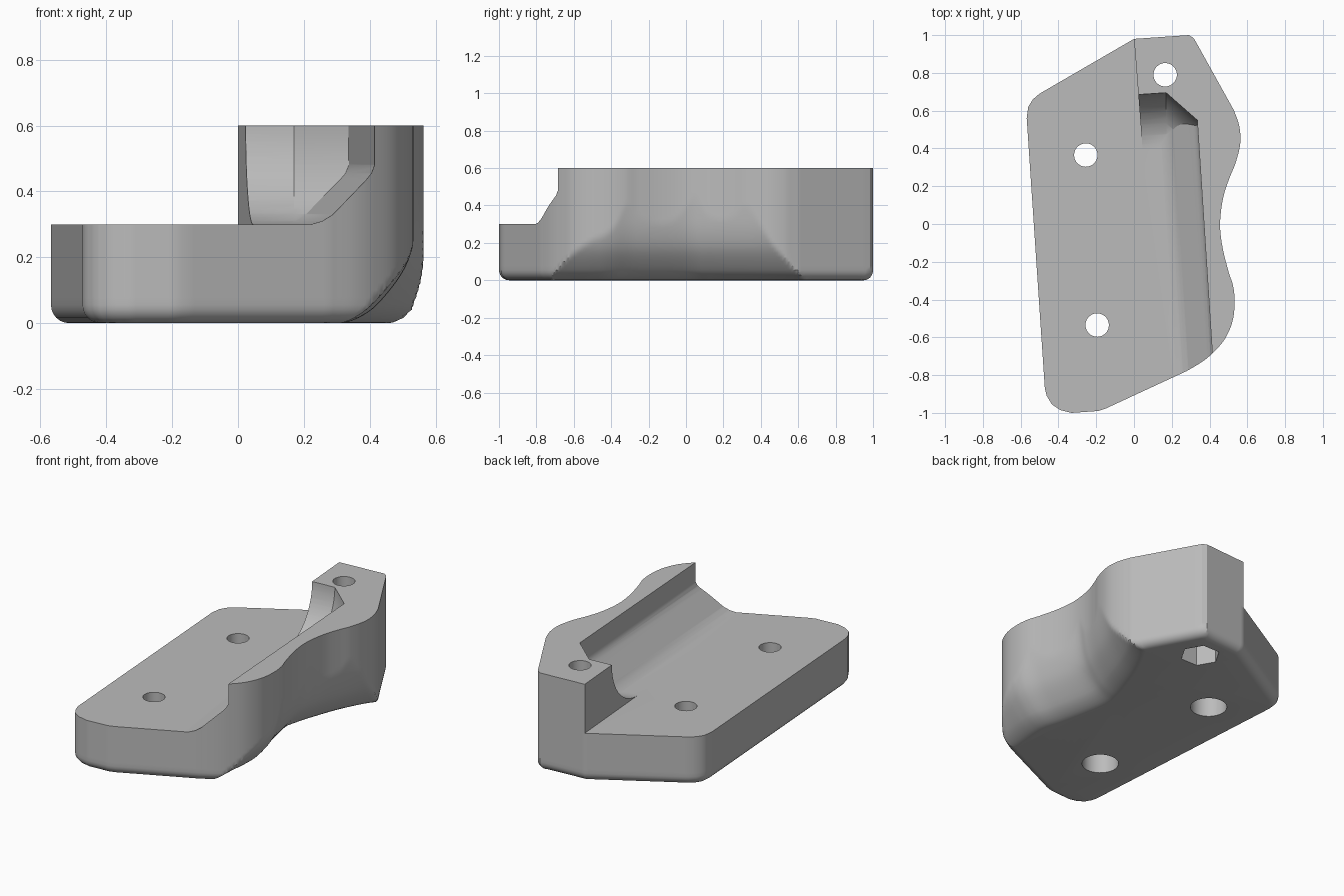
import bpy, bmesh, math
from mathutils import Vector

if "Cube" in bpy.data.objects:
    bpy.data.objects.remove(bpy.data.objects["Cube"])


def spline(pts, n=8):
    """Smooth polyline through the points."""
    p = [Vector(q) for q in pts]
    p = [2 * p[0] - p[1]] + p + [2 * p[-1] - p[-2]]
    out = []
    for a, b, c, d in zip(p, p[1:], p[2:], p[3:]):
        for i in range(n):
            t = i / n
            out.append(b + (c - a) * t / 2 + (2 * a - 5 * b + 4 * c - d) * t * t / 2
                       + (3 * b - a - 3 * c + d) * t ** 3 / 2)
    return out + [p[-2]]


def lookup(table, v):
    """Linear interpolation in a list of (key, value) pairs."""
    for a, b in zip(table, table[1:]):
        if v <= b[0]:
            return a[1] + (b[1] - a[1]) * max(0, v - a[0]) / (b[0] - a[0])
    return table[-1][1]


def resample(pts, step):
    out = []
    for a, b in zip(pts, pts[1:] + pts[:1]):
        n = max(1, round((b - a).length / step))
        out += [a.lerp(b, i / n) for i in range(n)]
    return out


def finish(bm, name):
    bmesh.ops.recalc_face_normals(bm, faces=bm.faces[:])
    mesh = bpy.data.meshes.new(name)
    bm.to_mesh(mesh)
    bm.free()
    ob = bpy.data.objects.new(name, mesh)
    bpy.context.collection.objects.link(ob)
    return ob


def stack(layers, name):
    """Solid skinned through rings of equal point count."""
    bm = bmesh.new()
    rings = [[bm.verts.new(co) for co in ring] for ring in layers]
    for lo, hi in zip(rings, rings[1:]):
        for i in range(len(lo)):
            j = (i + 1) % len(lo)
            bm.faces.new((lo[i], lo[j], hi[j], hi[i]))
    bm.faces.new(rings[0][::-1])
    bm.faces.new(rings[-1])
    return finish(bm, name)


def prism(name, pts, z0, z1):
    return stack([[(x, y, z) for x, y in pts] for z in (z0, z1)], name)


def bore(name, x, y, r, z0, z1, sides=40):
    ring = [(x + r * math.cos(2 * math.pi * i / sides),
             y + r * math.sin(2 * math.pi * i / sides)) for i in range(sides)]
    return prism(name, ring, z0, z1)


# Plan outline, counter-clockwise: wavy right side, then straight sides with round corners
wavy = spline([(.28, -.778), (.36, -.73), (.42, -.68), (.48, -.61), (.52, -.52), (.533, -.42),
               (.525, -.33), (.5, -.25), (.47, -.13), (.456, -.02), (.462, .08), (.48, .17),
               (.508, .25), (.54, .33), (.563, .43), (.557, .52), (.53, .6)])
sides = [(.33, .96), (.315, .985), (.29, 1), (0, .98), (-.5, .69), (-.535, .66), (-.56, .62),
         (-.568, .56), (-.472, -.87), (-.462, -.91), (-.435, -.955), (-.39, -.985), (-.33, -1),
         (-.19, -.99), (-.15, -.977)]
outline = resample(wavy + [Vector(s) for s in sides], .02)

# Undercut on the right: its foot line along y, and its flare with height
foot = [(v.x, v.y) for v in spline([(-1, .36), (-.7, .35), (-.5, .365), (-.4, .36), (-.26, .32),
                                    (0, .27), (.12, .286), (.25, .326), (.43, .395), (.6, .49),
                                    (.8, .65), (1, .85)])]
flare = [(v.x, v.y) for v in spline([(0, 0), (.07, .07), (.14, .125), (.2, .155), (.28, .175),
                                     (.38, .185), (.48, .19), (.6, .195)])]
R = .055
heights = [R * (1 - math.cos(math.pi * i / 12)) for i in range(7)]
heights += [R + (.6 - R) * i / 24 for i in range(1, 25)]
layers = []
for z in heights:
    ring = [Vector((min(p.x, lookup(foot, p.y) + lookup(flare, z)), p.y)) for p in outline]
    inset = R - math.sqrt(R * R - max(0, R - z) ** 2)
    n = len(ring)
    moved = []
    for i, p in enumerate(ring):
        t = (ring[(i + 3) % n] - ring[i - 3]).normalized()
        moved.append((p.x - t.y * inset, p.y + t.x * inset, z))
    layers.append(moved)
body = stack(layers, "bracket_body")

# Recess above the base plate: straight wall with sloped foot, ending in a cove
slope = [(.3, .2), (.31, .165), (.33, .132), (.435, .027), (.455, .01), (.48, 0), (.9, 0)]
lean = .0645
bm = bmesh.new()


def recess_layer(z, d):
    o = lookup(slope, z)
    y = .55
    for _ in range(6):
        x = .335 - o + lean * (.55 - y)
        y = .695 - d - .88 * max(0, x - .17)
    crease = min(.17, x)
    ring = [(-1, -1.3), (.335 - o + lean * 1.85, -1.3), (x, y), (crease, .695 - d),
            (-1, .617 - d)]
    for px, py in ring:
        bm.verts.new((px, py, z))


recess_layer(.8, 0)
for i in range(21):
    t = math.pi / 2 * i / 20
    recess_layer(.6 - .3 * math.sin(t), .29 * (1 - math.cos(t)))
for z in (.31, .33, .435, .455, .48):
    recess_layer(z, .29 * (1 - math.sqrt(1 - ((.6 - z) / .3) ** 2)))
bmesh.ops.remove_doubles(bm, verts=bm.verts[:], dist=.0005)
hull = bmesh.ops.convex_hull(bm, input=bm.verts[:])
spare = {g for g in hull["geom_interior"] + hull["geom_unused"] if isinstance(g, bmesh.types.BMVert)}
bmesh.ops.delete(bm, geom=list(spare), context="VERTS")
cutters = [finish(bm, "recess_cutter")]

# Open area beside the rear block
cutters.append(prism("side_cutter", [(-1, .3), (.053, .3), (-.009, 1.1), (-1, 1.1)], .3, .8))

# Screw holes, round counterbores and one hexagonal nut pocket
for x, y, sides_under in ((.165, .79, 6), (-.255, .365, 40), (-.195, -.535, 40)):
    cutters.append(bore("hole_cutter", x, y, .062, -.2, .9))
    cutters.append(bore("pocket_cutter", x, y, .115 if sides_under == 6 else .105,
                        -.1, .14, sides_under))

bpy.ops.object.select_all(action="DESELECT")
bpy.context.view_layer.objects.active = body
body.select_set(True)
for cutter in cutters:
    cutter.hide_render = True
    mod = body.modifiers.new("cut", "BOOLEAN")
    mod.operation = "DIFFERENCE"
    mod.solver = "EXACT"
    mod.object = cutter
    bpy.ops.object.modifier_apply(modifier=mod.name)
    bpy.data.objects.remove(cutter)

# Plain grey finish
grey = bpy.data.materials.new("light grey")
grey.use_nodes = True
grey.diffuse_color = (.5, .5, .5, 1)
grey.node_tree.nodes["Principled BSDF"].inputs["Base Color"].default_value = (.5, .5, .5, 1)
body.data.materials.clear()
body.data.materials.append(grey)
bpy.ops.object.shade_smooth_by_angle(angle=math.radians(28))
